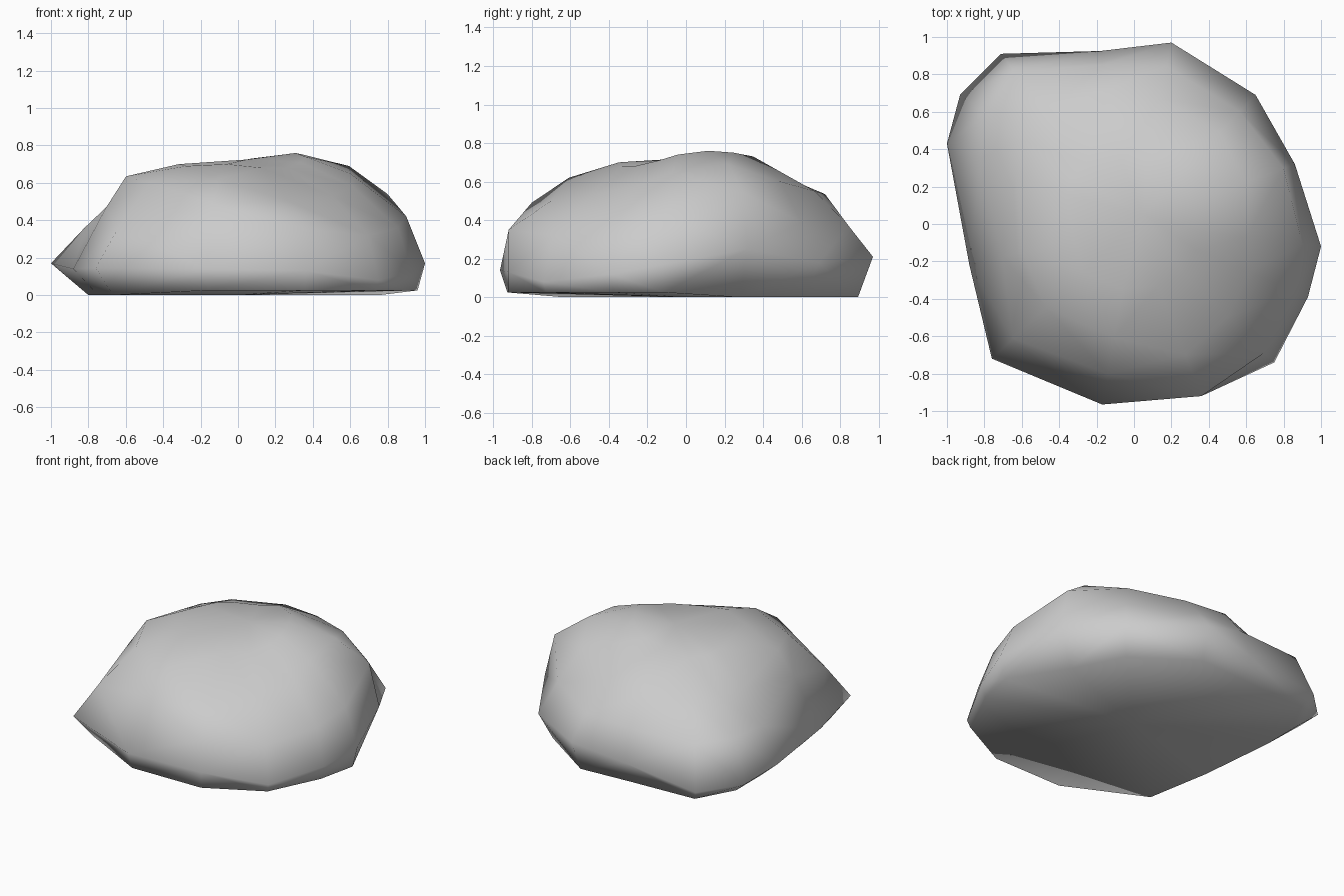
import bpy, bmesh

if "Cube" in bpy.data.objects:
    bpy.data.objects.remove(bpy.data.objects["Cube"])

# One row per meridian of the boulder:
# rim x, y, z | base scale | lower shoulder scale, z | upper shoulder scale, z | crown z
MERIDIANS = [
    (-1.00, 0.43, .17, .80, .82, .36, .63, .54, .69),
    (-0.93, 0.69, .11, .86, .85, .36, .65, .52, .68),
    (-0.71, 0.91, .08, .93, .90, .36, .66, .53, .67),
    (-0.18, 0.925, .15, .94, .92, .36, .78, .535, .70),
    (0.20, 0.97, .21, .92, .87, .37, .69, .55, .73),
    (0.65, 0.69, .18, .90, .87, .39, .71, .60, .75),
    (0.86, 0.32, .25, .88, .93, .54, .69, .69, .76),
    (1.00, -0.12, .17, .96, .90, .42, .60, .65, .74),
    (0.93, -0.39, .12, .97, .92, .36, .66, .58, .71),
    (0.75, -0.74, .08, .98, .93, .32, .67, .53, .68),
    (0.36, -0.92, .13, 1.0, 1.0, .35, .76, .50, .68),
    (-0.17, -0.965, .14, .96, .83, .49, .63, .62, .70),
    (-0.76, -0.72, .145, .88, .85, .35, .62, .60, .69),
    (-0.88, -0.22, .14, .85, .80, .47, .68, .635, .70),
]
CROWN_SCALE = .36

bm = bmesh.new()


def ring(level):
    """Make one ring of vertices from a function row -> (scale, z)."""
    verts = []
    for row in MERIDIANS:
        s, z = level(row)
        verts.append(bm.verts.new((row[0] * s, row[1] * s, z)))
    return verts


# Rings from the base (slightly lifted at the front right) up to the crown
rings = [
    ring(lambda r: (r[3], .025 if r[3] > .95 else 0.0)),
    ring(lambda r: (1.0, r[2])),
    ring(lambda r: (r[4], r[5])),
    ring(lambda r: (r[6], r[7])),
    ring(lambda r: (CROWN_SCALE, r[8])),
]
n = len(MERIDIANS)
for low, high in zip(rings, rings[1:]):
    for i in range(n):
        j = (i + 1) % n
        bm.faces.new((low[i], low[j], high[j], high[i]))

# Base and crown caps
for edge_ring, tip in ((rings[0], (0, 0, 0)), (rings[-1], (.05, .05, .725))):
    centre = bm.verts.new(tip)
    for i in range(n):
        bm.faces.new((edge_ring[i], edge_ring[(i + 1) % n], centre))

bmesh.ops.recalc_face_normals(bm, faces=bm.faces)
bmesh.ops.triangulate(bm, faces=bm.faces)
for face in bm.faces:
    face.smooth = True

mesh = bpy.data.meshes.new("boulder")
bm.to_mesh(mesh)
bm.free()
boulder = bpy.data.objects.new("boulder", mesh)
bpy.context.collection.objects.link(boulder)

# Darker stone grey
stone = bpy.data.materials.new("stone")
stone.diffuse_color = (.55, .55, .55, 1)
stone.use_nodes = True
stone.node_tree.nodes["Principled BSDF"].inputs["Base Color"].default_value = stone.diffuse_color
mesh.materials.append(stone)
